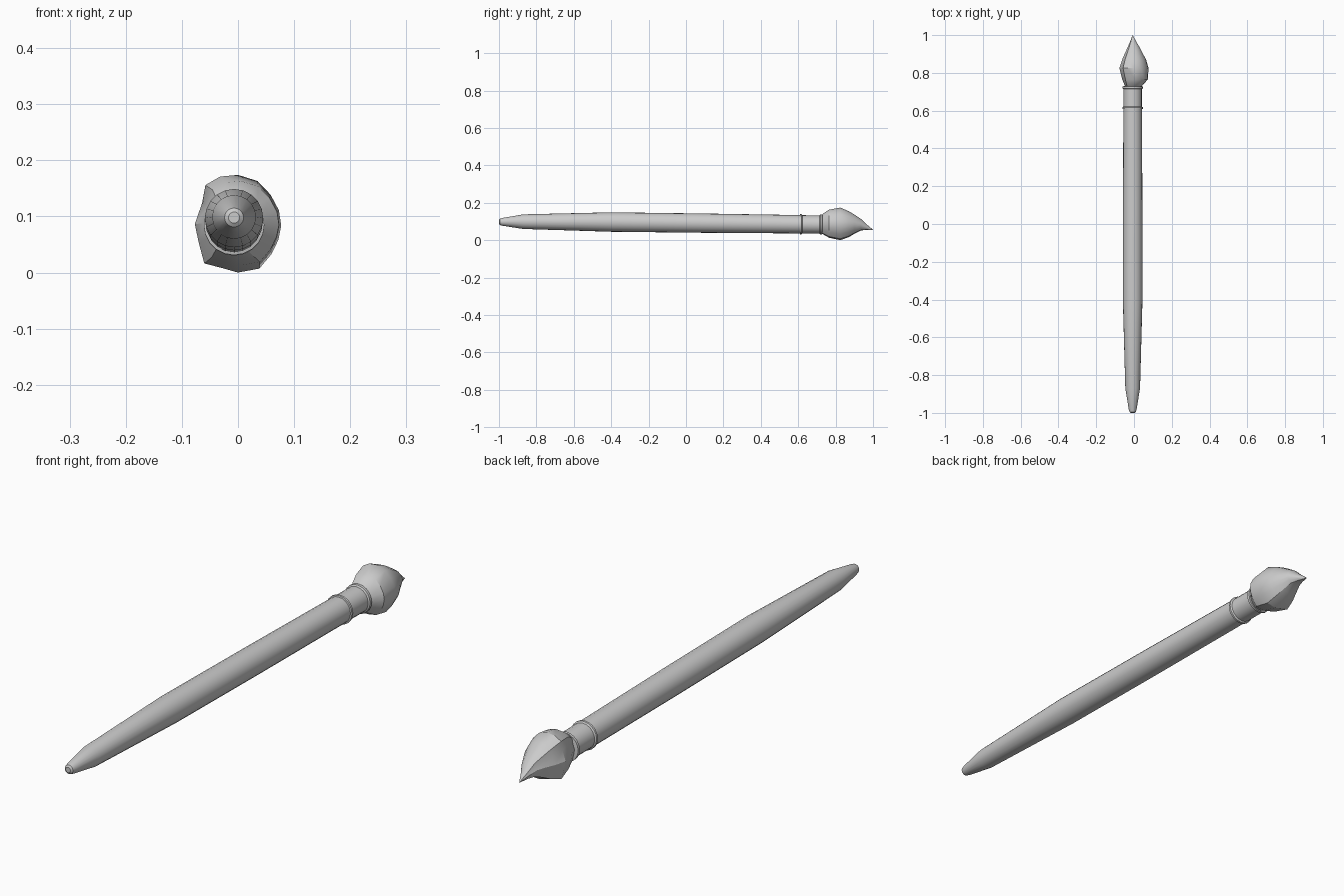
import bpy, bmesh, math

CX = -0.007


def circle(r, z, n=20):
    return [(CX + r * math.cos(2 * math.pi * i / n), z + r * math.sin(2 * math.pi * i / n)) for i in range(n)]


def loft(name, sections, angle=35):
    """Skin a list of (y, [(x, z), ...]) sections and cap both ends."""
    bm = bmesh.new()
    rings = [[bm.verts.new((x, y, z)) for x, z in pts] for y, pts in sections]
    n = len(rings[0])
    for a, b in zip(rings, rings[1:]):
        for i in range(n):
            j = (i + 1) % n
            bm.faces.new((a[i], a[j], b[j], b[i]))
    bm.faces.new(rings[0])
    bm.faces.new(rings[-1])
    bmesh.ops.recalc_face_normals(bm, faces=bm.faces)
    me = bpy.data.meshes.new(name)
    bm.to_mesh(me)
    bm.free()
    ob = bpy.data.objects.new(name, me)
    bpy.context.collection.objects.link(ob)
    bpy.ops.object.select_all(action='DESELECT')
    ob.select_set(True)
    bpy.context.view_layer.objects.active = ob
    bpy.ops.object.shade_smooth_by_angle(angle=math.radians(angle))
    return ob


def lathe(name, profile):
    return loft(name, [(y, circle(r, z)) for y, r, z in profile])


# Tapered handle: y, radius, axis height
lathe("handle", [(-1.0, 0.010, 0.099), (-0.995, 0.017, 0.099), (-0.98, 0.021, 0.099),
                 (-0.87, 0.039, 0.1), (-0.4, 0.052, 0.098), (0.1, 0.0515, 0.092),
                 (0.62, 0.049, 0.086)])

# Metal ferrule with a raised bead at each end
lathe("ferrule", [(0.608, 0.048, 0.086), (0.610, 0.054, 0.086), (0.618, 0.054, 0.086),
                  (0.622, 0.0485, 0.086), (0.714, 0.0485, 0.085), (0.718, 0.054, 0.085),
                  (0.728, 0.054, 0.085), (0.73, 0.044, 0.085)])

# Uneven outline of the bristle bundle at its widest, anticlockwise from the right
outline = [(0.077, 0.085), (0.073, 0.112), (0.058, 0.14), (0.035, 0.164), (0, 0.175),
           (-0.032, 0.172), (-0.058, 0.157), (-0.064, 0.125), (-0.077, 0.088),
           (-0.070, 0.055), (-0.060, 0.018), (-0.032, 0.011), (0, 0.002), (0.038, 0.009),
           (0.060, 0.035), (0.072, 0.06)]


def bundle(left, right, bottom, top):
    """Fit the bundle outline into a box."""
    pts = []
    for x, z in outline:
        u, v = (x + 0.077) / 0.154, (z - 0.002) / 0.173
        pts.append((left + u * (right - left), bottom + v * (top - bottom)))
    return pts


# Bristles: swelling out of the ferrule, then drooping to a point
boxes = [(0.722, -0.044, 0.036, 0.040, 0.130),
         (0.735, -0.050, 0.046, 0.031, 0.144),
         (0.765, -0.062, 0.073, 0.014, 0.164),
         (0.825, -0.077, 0.077, 0.001, 0.175),
         (0.87, -0.063, 0.064, 0.017, 0.156),
         (0.90, -0.050, 0.048, 0.035, 0.138),
         (0.935, -0.034, 0.030, 0.053, 0.115),
         (0.965, -0.021, 0.012, 0.056, 0.086),
         (1.0, -0.008, -0.006, 0.055, 0.057)]
loft("bristles", [(y, bundle(*b)) for y, *b in boxes], 30)

# Settle the brush exactly on the ground
low = min(v.co.z for v in bpy.data.objects["bristles"].data.vertices)
for ob in bpy.context.scene.objects:
    ob.location.z -= low
